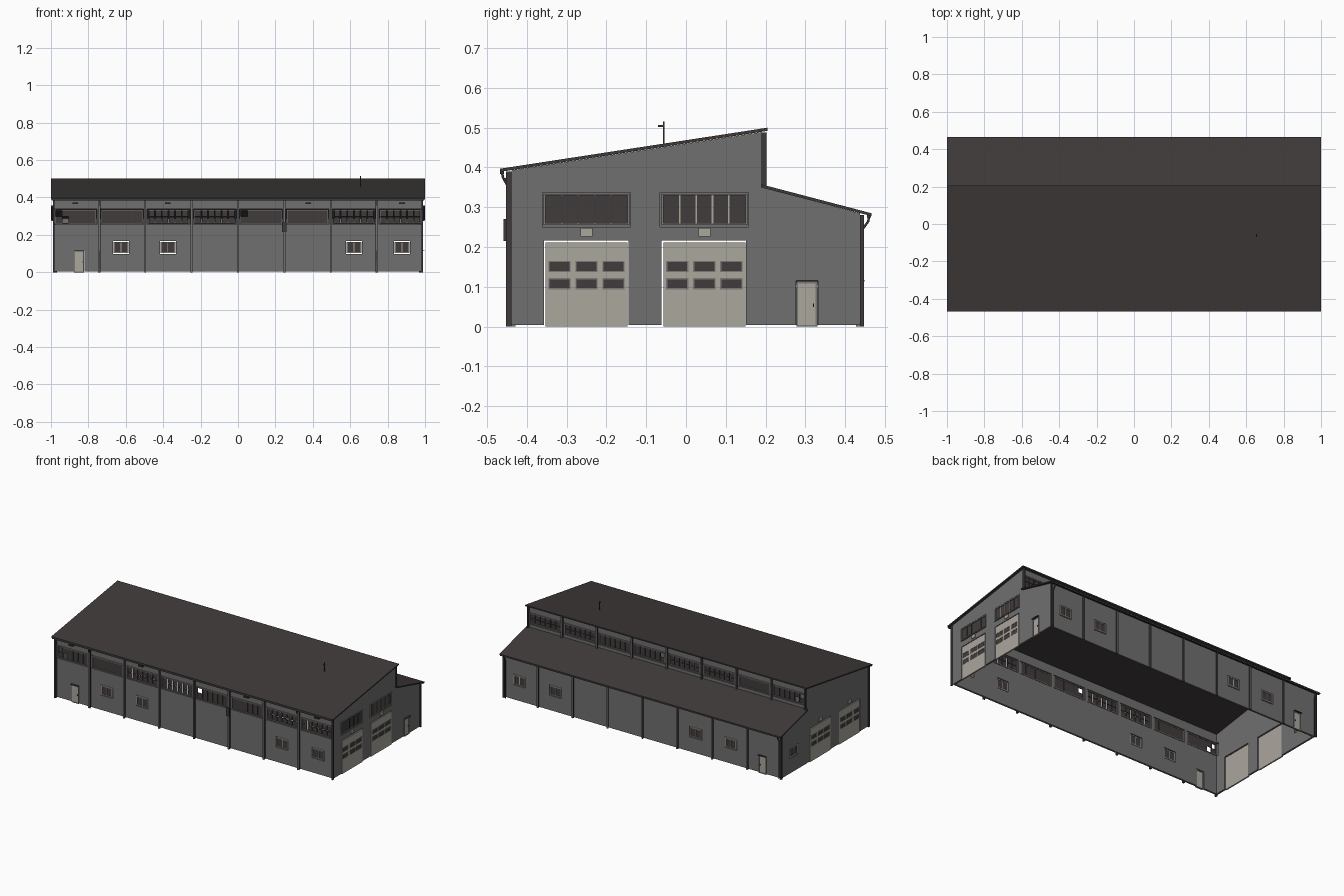
import bpy, bmesh
from mathutils import Matrix, Vector

if "Cube" in bpy.data.objects:
    bpy.data.objects.remove(bpy.data.objects["Cube"])


def material(name, r, g, b):
    m = bpy.data.materials.new(name)
    m.use_nodes = True
    m.diffuse_color = (r, g, b, 1)
    bsdf = m.node_tree.nodes["Principled BSDF"]
    bsdf.inputs["Base Color"].default_value = (r, g, b, 1)
    bsdf.inputs["Roughness"].default_value = 0.8
    return m


WALL = material("wall grey", 0.16, 0.16, 0.16)
DARK = material("roof brown", 0.05, 0.042, 0.042)
GLASS = material("dark glass", 0.055, 0.045, 0.045)
LIGHT = material("door beige", 0.41, 0.385, 0.34)
FRAME = material("frame grey", 0.2, 0.195, 0.19)

parts = {}


def add_object(name, bm, *mats):
    bmesh.ops.recalc_face_normals(bm, faces=bm.faces[:])
    me = bpy.data.meshes.new(name)
    bm.to_mesh(me)
    bm.free()
    for m in mats:
        me.materials.append(m)
    ob = bpy.data.objects.new(name, me)
    bpy.context.collection.objects.link(ob)
    return ob


def box(name, mat, a, b):
    """Add a box between two corners to the named part."""
    bm = parts.setdefault(name, (bmesh.new(), mat))[0]
    a, b = Vector(a), Vector(b)
    size = [abs(v) for v in b - a]
    bmesh.ops.create_cube(bm, size=1, matrix=Matrix.Translation((a + b) / 2) @ Matrix.Diagonal((*size, 1)))


def prism(name, mat, profile, half):
    """Extrude a (y, z) profile along x."""
    bm = bmesh.new()
    face = bm.faces.new([bm.verts.new((-half, y, z)) for y, z in profile])
    new = bmesh.ops.extrude_face_region(bm, geom=[face])["geom"]
    bmesh.ops.translate(bm, vec=(2 * half, 0, 0), verts=[v for v in new if isinstance(v, bmesh.types.BMVert)])
    return add_object(name, bm, mat)


# Outer wall planes: u runs along the wall, d points outwards
FRONT, BACK, HIGH, END = -0.438, 0.437, 0.19, 0.985
SIDES = {
    "front": lambda u, z, d: (u, FRONT - d, z),
    "back": lambda u, z, d: (u, BACK + d, z),
    "high": lambda u, z, d: (u, HIGH + d, z),
    "right": lambda u, z, d: (END + d, u, z),
    "left": lambda u, z, d: (-END - d, u, z),
}


def slab(name, mat, side, u0, u1, z0, z1, d0, d1):
    at = SIDES[side]
    box(name, mat, at(u0, z0, d0), at(u1, z1, d1))


def opening(side, u0, u1, z0, z1):
    slab("opening_cutter", WALL, side, u0, u1, z0, z1, -0.03, 0.03)


def ring(name, mat, side, u0, u1, z0, z1, t, d0, d1):
    slab(name, mat, side, u0, u1, z0, z0 + t, d0, d1)
    slab(name, mat, side, u0, u1, z1 - t, z1, d0, d1)
    slab(name, mat, side, u0, u0 + t, z0 + t, z1 - t, d0, d1)
    slab(name, mat, side, u1 - t, u1, z0 + t, z1 - t, d0, d1)


def window(side, u, z, w, h, cols, rows, mat, gaps=False, missing=(), bars=None):
    u0, u1, z0, z1 = u - w / 2, u + w / 2, z - h / 2, z + h / 2
    opening(side, u0 - 0.003, u1 + 0.003, z0 - 0.005, z1 + 0.003)
    t = 0.005
    ring("window_frames_" + mat.name.split()[0], mat, side, u0, u1, z0, z1, t, -0.008, 0.002)
    cw, ch = (w - 2 * t) / cols, (h - 2 * t) / rows
    g = 0.0022 if gaps else 0
    for i in range(cols):
        for j in range(rows):
            if (i, j) in missing:
                continue
            a, b = u0 + t + i * cw, z0 + t + j * ch
            slab("window_panes", GLASS, side, a + g, a + cw - g, b + g / 2, b + ch - g / 2, -0.006, -0.003)
    if not gaps:
        m = bars or DARK
        for i in range(1, cols):
            a = u0 + t + i * cw
            slab("window_bars_" + m.name.split()[0], m, side, a - 0.002, a + 0.002, z0 + t, z1 - t, -0.007, 0)


def small_door(side, u):
    opening(side, u - 0.028, u + 0.028, -0.02, 0.115)
    ring("door_frames", FRAME, side, u - 0.026, u + 0.026, 0, 0.113, 0.004, -0.01, 0.003)
    slab("doors", LIGHT, side, u - 0.022, u + 0.022, 0.004, 0.109, -0.006, 0)
    slab("door_handles", DARK, side, u + 0.015, u + 0.018, 0.05, 0.058, 0, 0.005)
    slab("door_canopies", DARK, side, u - 0.026, u + 0.026, 0.113, 0.117, 0, 0.012)


def gate(side, u):
    opening(side, u - 0.107, u + 0.105, -0.02, 0.216)
    slab("gates", LIGHT, side, u - 0.103, u + 0.103, 0, 0.211, -0.008, 0.001)
    for k in (-1, 0, 1):
        for z in (0.108, 0.151):
            c = u + k * 0.068
            ring("gate_window_frames", FRAME, side, c - 0.028, c + 0.028, z - 0.014, z + 0.014, 0.003, 0, 0.003)
            slab("gate_windows", GLASS, side, c - 0.025, c + 0.025, z - 0.011, z + 0.011, 0, 0.002)
    slab("gate_signs", LIGHT, side, u - 0.015, u + 0.015, 0.226, 0.248, 0, 0.005)


# Long sides: high window bands, small windows, doors
BAYS = [(i - 3.5) * 0.248 for i in range(8)]
for i, x in enumerate(BAYS):
    gaps = i in (2, 3, 6, 7)
    holes = {0: ((0, 1), (1, 0)), 4: ((0, 1),)}.get(i, ())
    window("front", x, 0.297, 0.224, 0.076, 6, 2, FRAME, gaps, holes)
    window("high", x, 0.415, 0.224, 0.068, 6, 2, FRAME, gaps, holes)
for side in ("front", "back"):
    for x in (-0.625, -0.375, 0.62, 0.877):
        window(side, x, 0.133, 0.08, 0.06, 2, 1, LIGHT, bars=LIGHT)
    small_door(side, -0.85)

# Gable ends
for side in ("right", "left"):
    for y in (-0.25, 0.046):
        gate(side, y)
window("right", -0.25, 0.295, 0.216, 0.078, 5, 1, FRAME)
window("right", 0.046, 0.295, 0.216, 0.078, 5, 1, FRAME, bars=LIGHT)
window("left", 0.31, 0.133, 0.08, 0.06, 2, 1, LIGHT, bars=LIGHT)
small_door("right", 0.304)

# Wall lamps and a loose hanging panel
for x in (-0.87, -0.375, 0.375, 0.877):
    slab("wall_lamps", DARK, "front", x - 0.015, x + 0.015, 0.366, 0.373, 0, 0.02)
slab("loose_panel", DARK, "front", 0.236, 0.258, 0.215, 0.27, 0.014, 0.02)

# Eaves gutters
box("gutters", DARK, (-0.995, -0.467, 0.384), (0.995, -0.457, 0.392))
box("gutters", DARK, (-0.995, 0.455, 0.274), (0.995, 0.465, 0.282))

# Roof mast with a short arm
box("roof_mast", DARK, (0.653, -0.058, 0.45), (0.657, -0.054, 0.515))
box("roof_mast", DARK, (0.652, -0.07, 0.502), (0.658, -0.054, 0.507))

# Columns at the bay joints
for i in range(9):
    x = max(-END, min(END, (i - 4) * 0.248))
    slab("columns", DARK, "front", x - 0.005, x + 0.005, 0, 0.39, 0, 0.014)
    slab("columns", DARK, "back", x - 0.005, x + 0.005, 0, 0.28, 0, 0.01)
    slab("columns", DARK, "high", x - 0.005, x + 0.005, 0.352, 0.488, 0, 0.012)

objects = {name: add_object(name, bm, mat) for name, (bm, mat) in parts.items()}

# Column flanges facing outwards share the wall colour, except at the corners
columns = objects["columns"].data
columns.materials.append(WALL)
for p in columns.polygons:
    if abs(p.normal.y) > 0.9 and abs(p.center.x) < 0.9:
        p.material_index = 1

# Hollow walls with open bottom
walls = prism("walls", WALL, [(FRONT, 0.004), (BACK, 0.004), (BACK, 0.285), (HIGH, 0.35), (HIGH, 0.489), (FRONT, 0.393)], END)
hollow = prism("hollow_cutter", WALL, [(FRONT + 0.012, -1), (BACK - 0.012, -1), (BACK - 0.012, 1), (HIGH + 0.0005, 1),
                                       (HIGH + 0.0005, 0.34), (HIGH - 0.012, 0.34), (HIGH - 0.012, 1), (FRONT + 0.012, 1)], END - 0.012)
for cutter in (hollow, objects["opening_cutter"]):
    mod = walls.modifiers.new(cutter.name, "BOOLEAN")
    mod.operation, mod.solver, mod.object = "DIFFERENCE", "EXACT", cutter
bpy.context.view_layer.objects.active = walls
for mod in list(walls.modifiers):
    bpy.ops.object.modifier_apply(modifier=mod.name)
for cutter in (hollow, objects["opening_cutter"]):
    bpy.data.objects.remove(cutter)

# Roof slabs
prism("main_roof", DARK, [(-0.467, 0.389), (0.205, 0.492), (0.205, 0.5), (-0.467, 0.397)], 1)
prism("lean_to_roof", DARK, [(0.188, 0.35), (0.466, 0.278), (0.466, 0.285), (0.188, 0.358)], 1)


# Downpipes
def downpipe(name, x, points):
    cu = bpy.data.curves.new(name, "CURVE")
    cu.dimensions, cu.bevel_depth, cu.bevel_resolution, cu.use_fill_caps = "3D", 0.0035, 1, True
    sp = cu.splines.new("POLY")
    sp.points.add(len(points) - 1)
    for p, (y, z) in zip(sp.points, points):
        p.co = (x, y, z, 1)
    cu.materials.append(DARK)
    bpy.context.collection.objects.link(bpy.data.objects.new(name, cu))


for tag, s in (("left", 1), ("right", -1)):
    downpipe("front_downpipe_" + tag, s * 0.738, [(-0.462, 0.386), (-0.46, 0.375), (-0.449, 0.355), (-0.449, 0)])
    downpipe("back_downpipe_" + tag, s * 0.972, [(0.46, 0.276), (0.458, 0.265), (0.444, 0.245), (0.444, 0)])
